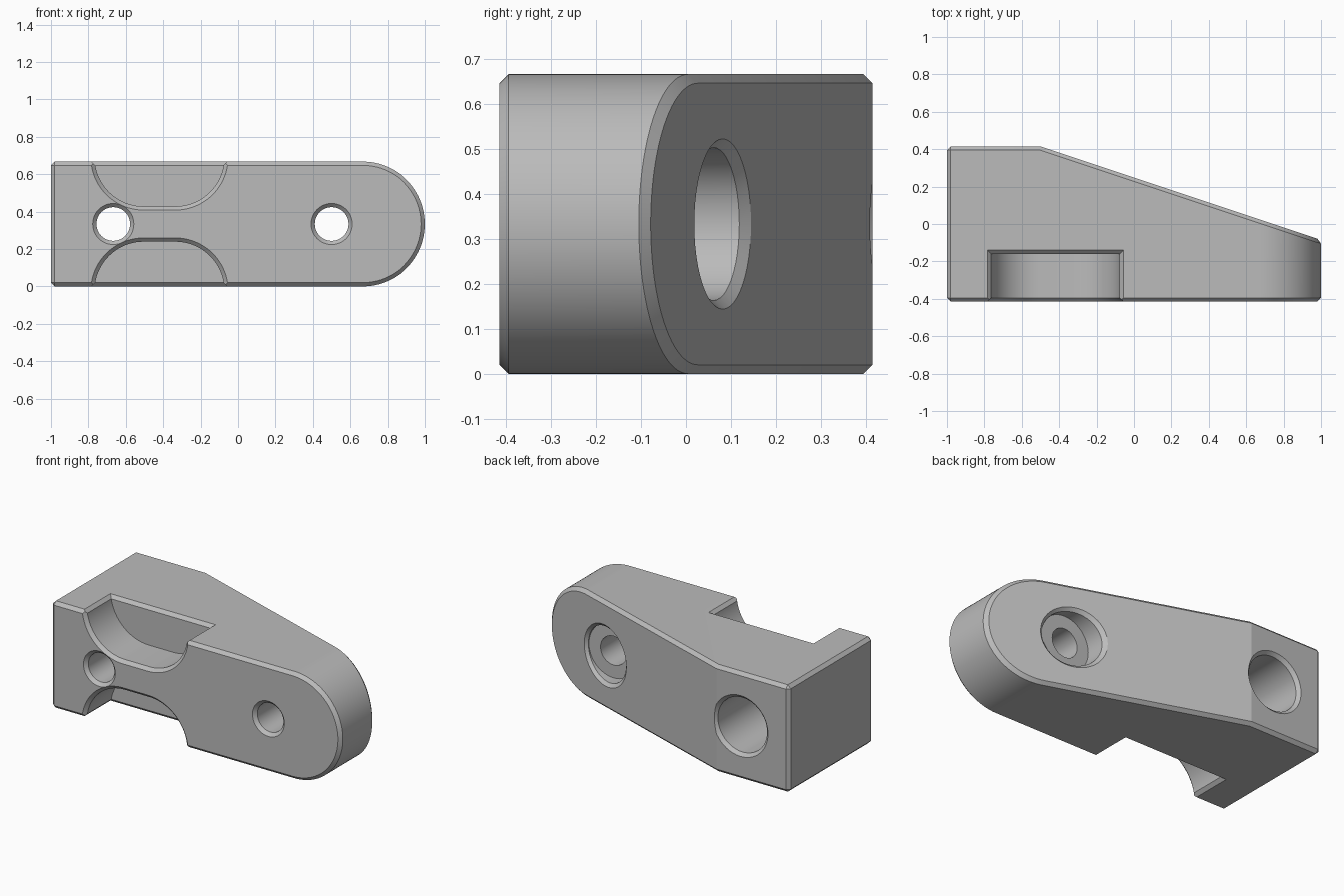
import bpy, bmesh, math
from mathutils import Vector

cube = bpy.data.objects.get("Cube")
if cube:
    bpy.data.objects.remove(cube, do_unlink=True)

HEIGHT = 0.667
MID = HEIGHT / 2
FRONT, BACK = -0.415, 0.415
CHAMFER = 0.02
SLOPE = 1 / 3
BEND_X = -0.5

grey = bpy.data.materials.new("plain grey")
grey.use_nodes = True
colour = (0.5, 0.5, 0.5, 1)
grey.diffuse_color = colour
grey.node_tree.nodes["Principled BSDF"].inputs["Base Color"].default_value = colour


def loft(rings):
    """Closed solid through rings that have equal point counts."""
    bm = bmesh.new()
    loops = [[bm.verts.new(p) for p in ring] for ring in rings]
    n = len(loops[0])
    for a, b in zip(loops, loops[1:]):
        for i in range(n):
            j = (i + 1) % n
            bm.faces.new((a[i], a[j], b[j], b[i]))
    bm.faces.new(loops[0][::-1])
    bm.faces.new(loops[-1])
    bmesh.ops.recalc_face_normals(bm, faces=bm.faces)
    return bm


def make_object(name, bm):
    bmesh.ops.recalc_face_normals(bm, faces=bm.faces)
    mesh = bpy.data.meshes.new(name)
    bm.to_mesh(mesh)
    bm.free()
    mesh.materials.append(grey)
    obj = bpy.data.objects.new(name, mesh)
    bpy.context.collection.objects.link(obj)
    return obj


def arc(cx, cz, r, start, end, steps):
    angles = [math.radians(start + (end - start) * i / steps) for i in range(steps + 1)]
    return [(cx + r * math.cos(a), cz + r * math.sin(a)) for a in angles]


# Body: rounded bar with a sloping back
outline = [(-1, HEIGHT), (-1, 0)] + arc(1 - MID, MID, MID, -90, 90, 48)
bm = loft([[(x, y, z) for x, z in outline] for y in (FRONT, BACK)])
bmesh.ops.bisect_plane(bm, geom=bm.verts[:] + bm.edges[:] + bm.faces[:], dist=1e-5,
                       plane_co=Vector((BEND_X, BACK, 0)),
                       plane_no=Vector((SLOPE, 1, 0)), clear_outer=True)
bmesh.ops.holes_fill(bm, edges=bm.edges[:], sides=0)
body = make_object("clamp_body", bm)
bpy.context.view_layer.objects.active = body
body.select_set(True)

bevel = body.modifiers.new("edge_chamfer", "BEVEL")
bevel.width = CHAMFER
bevel.segments = 1
bevel.limit_method = "ANGLE"
bevel.angle_limit = math.radians(35)
bevel.use_clamp_overlap = False
bpy.ops.object.modifier_apply(modifier=bevel.name)


def cut(bm):
    cutter = make_object("cutter", bm)
    cutter.hide_render = True
    mod = body.modifiers.new("cut", "BOOLEAN")
    mod.operation = "DIFFERENCE"
    mod.solver = "EXACT"
    mod.object = cutter
    bpy.ops.object.modifier_apply(modifier=mod.name)
    bpy.data.objects.remove(cutter, do_unlink=True)


# Notches: rounded pockets in the top and bottom, chamfered at every rim
NOTCH_X, NOTCH_FLAT, NOTCH_R, NOTCH_Z, NOTCH_END = -0.42, 0.085, 0.262, 0.69, -0.16


def notch_ring(y, grow, flip):
    r = NOTCH_R + grow
    pts = [(NOTCH_X - NOTCH_FLAT - r, 0.8)]
    pts += arc(NOTCH_X - NOTCH_FLAT, NOTCH_Z, r, 180, 270, 24)
    pts += arc(NOTCH_X + NOTCH_FLAT, NOTCH_Z, r, 270, 360, 24)
    pts.append((NOTCH_X + NOTCH_FLAT + r, 0.8))
    return [(x, y, HEIGHT - z if flip else z) for x, z in pts]


def rim_ring(z, grow, flip):
    half = 0.343 + grow
    z = HEIGHT - z if flip else z
    return [(NOTCH_X + sx * half, y, z) for sx, y in
            ((-1, -0.6), (1, -0.6), (1, NOTCH_END + grow), (-1, NOTCH_END + grow))]


for flip in (False, True):
    cut(loft([notch_ring(FRONT - CHAMFER, 2 * CHAMFER, flip),
              notch_ring(FRONT + CHAMFER, 0, flip),
              notch_ring(NOTCH_END, 0, flip)]))
    cut(loft([rim_ring(HEIGHT - CHAMFER, 0, flip),
              rim_ring(HEIGHT + CHAMFER, 2 * CHAMFER, flip)]))


# Bolt holes: narrow at the front, wide counterbore from the back
def hole_ring(cx, y, r, shear=0):
    return [(x, y - shear * (x - cx), z) for x, z in arc(cx, MID, r, 0, 352.5, 47)]


BOLT_R, BORE_R, BORE_FLOOR = 0.09, 0.17, 0.0
for cx, surface, shear in ((-0.667, BACK, 0), (0.5, 0.082, SLOPE)):
    cut(loft([hole_ring(cx, FRONT - CHAMFER, BOLT_R + 2 * CHAMFER),
              hole_ring(cx, FRONT + CHAMFER, BOLT_R),
              hole_ring(cx, BORE_FLOOR, BOLT_R),
              hole_ring(cx, BORE_FLOOR, BORE_R),
              hole_ring(cx, surface - CHAMFER, BORE_R, shear),
              hole_ring(cx, surface + CHAMFER, BORE_R + 2 * CHAMFER, shear)]))

bpy.ops.object.shade_smooth_by_angle(angle=math.radians(15))
